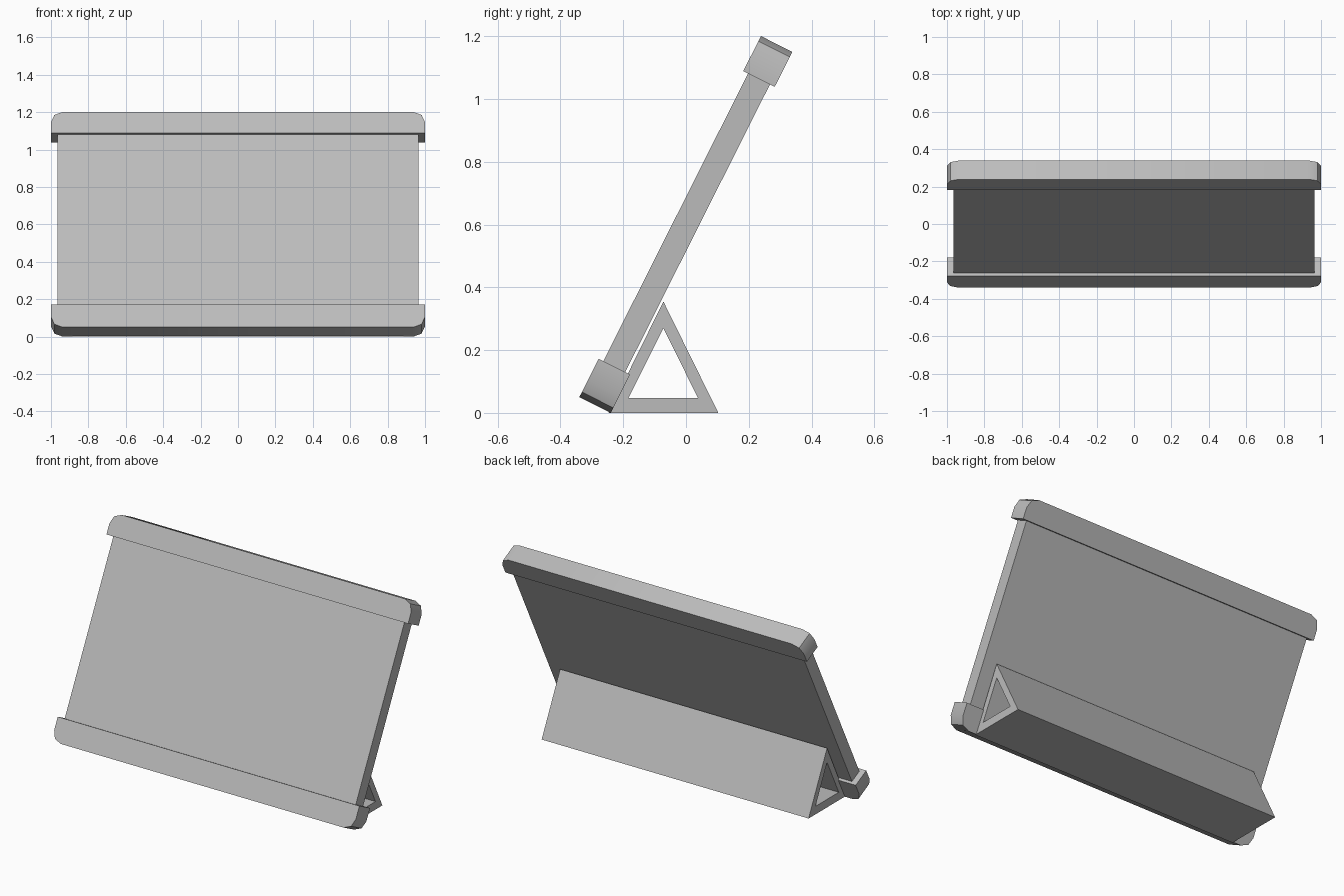
import bpy, bmesh, math
from mathutils import Vector

if "Cube" in bpy.data.objects:
    bpy.data.objects.remove(bpy.data.objects["Cube"])

grey = bpy.data.materials.new("plain_grey")
grey.diffuse_color = (0.5, 0.5, 0.5, 1)
grey.use_nodes = True
grey.node_tree.nodes["Principled BSDF"].inputs["Base Color"].default_value = grey.diffuse_color

# Leaning frame: s runs up the board, t runs through its thickness to the back
TILT = math.radians(26.7)
UP = Vector((0, math.sin(TILT), math.cos(TILT)))
BACK = Vector((0, math.cos(TILT), -math.sin(TILT)))
LENGTH, THICK = 1.288, 0.112
ORIGIN = Vector((0, -0.34, THICK * math.sin(TILT)))


def leaning(x, s, t):
    return ORIGIN + Vector((x, 0, 0)) + UP * s + BACK * t


def finish(name, bm):
    bmesh.ops.recalc_face_normals(bm, faces=bm.faces)
    mesh = bpy.data.meshes.new(name)
    bm.to_mesh(mesh)
    bm.free()
    mesh.materials.append(grey)
    mesh.shade_smooth()
    mesh.set_sharp_from_angle(angle=math.radians(30))
    obj = bpy.data.objects.new(name, mesh)
    bpy.context.collection.objects.link(obj)
    return obj


def slab(name, outline, t0, t1):
    """Extrude an (x, s) outline through the thickness of the leaning board."""
    bm = bmesh.new()
    front = [bm.verts.new(leaning(x, s, t0)) for x, s in outline]
    back = [bm.verts.new(leaning(x, s, t1)) for x, s in outline]
    bm.faces.new(front)
    bm.faces.new(back)
    n = len(outline)
    for i in range(n):
        j = (i + 1) % n
        bm.faces.new((front[i], front[j], back[j], back[i]))
    return finish(name, bm)


def cap_outline(outer, inner, r=0.062):
    """Strip with two-segment rounded corners on its outer edge."""
    d = 1 if inner > outer else -1
    right = [(1, inner)]
    for k in range(3):
        a = k * math.pi / 4
        right.append((1 - r + r * math.cos(a), outer + d * (r - r * math.sin(a))))
    return right + [(-x, s) for x, s in reversed(right)]


# Board and the two end caps
slab("board", [(-0.965, 0.1), (0.965, 0.1), (0.965, 1.2), (-0.965, 1.2)], 0.017, 0.095)
slab("bottom_cap", cap_outline(0, 0.137), 0, THICK)
slab("top_cap", cap_outline(LENGTH, LENGTH - 0.125), 0, THICK)

# Hollow triangular stand behind the board
outer = [(-0.247, 0), (0.103, 0), (-0.072, 0.355)]
inner = [(-0.183, 0.048), (0.038, 0.048), (-0.072, 0.27)]
bm = bmesh.new()
loops = [[bm.verts.new((x, y, z)) for y, z in tri]
         for x, tri in ((-0.885, outer), (0.885, outer), (0.885, inner), (-0.885, inner))]
for a in range(4):
    p, q = loops[a], loops[(a + 1) % 4]
    for i in range(3):
        j = (i + 1) % 3
        bm.faces.new((p[i], p[j], q[j], q[i]))
finish("stand", bm)
